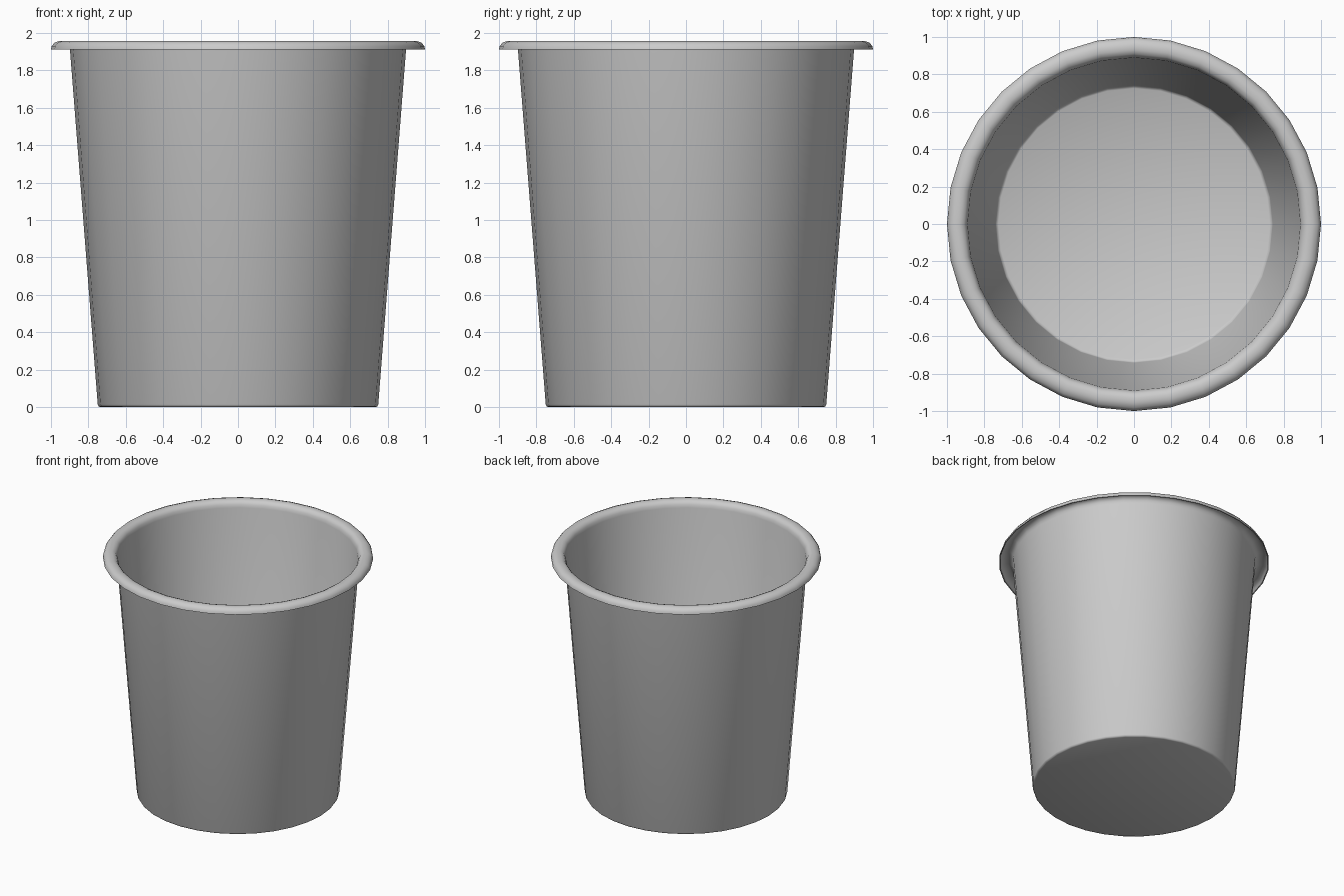
import bpy, bmesh, math
from mathutils import Matrix

if "Cube" in bpy.data.objects:
    bpy.data.objects.remove(bpy.data.objects["Cube"])

SEGMENTS = 32

# Outer skin from the base centre up the wall and under the curled rim
outer = [(0, 0), (0.735, 0), (0.745, 0.004), (0.75, 0.014), (0.898, 1.905),
         (0.903, 1.925), (0.914, 1.941), (0.932, 1.949), (0.955, 1.949),
         (0.975, 1.942), (0.987, 1.93), (0.992, 1.912)]
# Inner skin from the rim edge over the top, down the wall to the floor centre
inner = [(1.0, 1.912), (0.996, 1.93), (0.982, 1.948), (0.957, 1.957),
         (0.931, 1.957), (0.909, 1.948), (0.896, 1.929), (0.89, 1.905),
         (0.742, 0.028), (0.737, 0.016), (0.725, 0.009), (0, 0.008)]


def lathe(name, profile):
    bm = bmesh.new()
    verts = [bm.verts.new((r, 0, z)) for r, z in profile]
    edges = [bm.edges.new(pair) for pair in zip(verts, verts[1:])]
    bmesh.ops.spin(bm, geom=verts + edges, cent=(0, 0, 0), axis=(0, 0, 1),
                   angle=math.tau, steps=SEGMENTS, use_duplicate=False)
    bmesh.ops.remove_doubles(bm, verts=bm.verts, dist=0.0005)
    bmesh.ops.recalc_face_normals(bm, faces=bm.faces)
    mesh = bpy.data.meshes.new(name)
    bm.to_mesh(mesh)
    bm.free()
    obj = bpy.data.objects.new(name, mesh)
    bpy.context.collection.objects.link(obj)
    bpy.context.view_layer.objects.active = obj
    obj.select_set(True)
    bpy.ops.object.shade_smooth_by_angle(angle=math.radians(50))
    return obj


# Tapered bin with a thin wall and rolled rim
lathe("tapered_bin", outer + inner)
